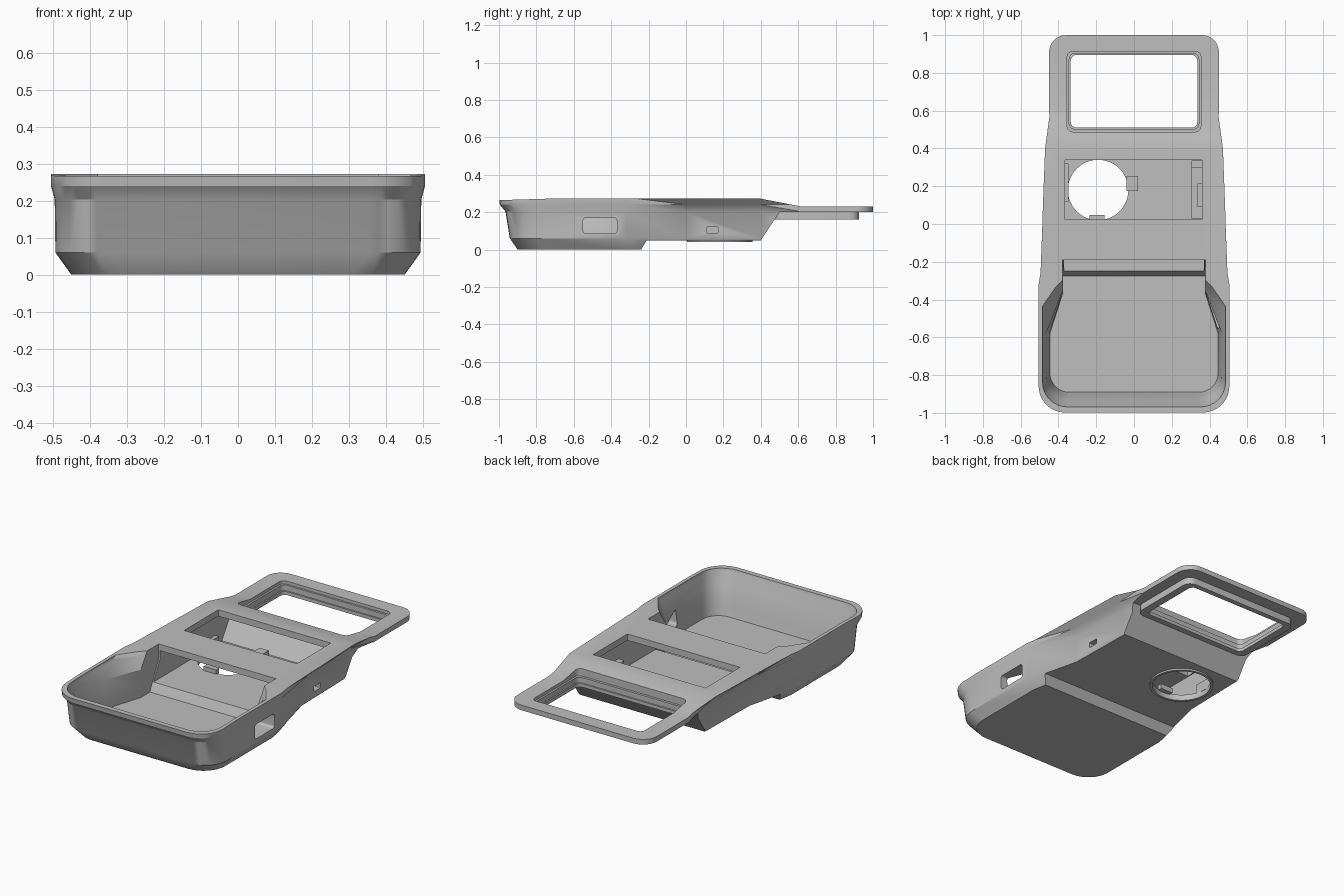
import bpy, bmesh, math

cube = bpy.data.objects.get("Cube")
if cube:
    bpy.data.objects.remove(cube, do_unlink=True)

grey = bpy.data.materials.new("housing grey")
grey.use_nodes = True
grey.diffuse_color = (0.52, 0.52, 0.52, 1)
grey.node_tree.nodes["Principled BSDF"].inputs["Base Color"].default_value = (0.52, 0.52, 0.52, 1)


def loft(name, rings):
    """Solid skinned through closed rings; diagonals lean forward toward the top."""
    bm = bmesh.new()
    loops = [[bm.verts.new(p) for p in ring] for ring in rings]
    n = len(loops[0])
    for a, b in zip(loops, loops[1:]):
        for i in range(n):
            j = (i + 1) % n
            if a[i].co.y < a[j].co.y:
                tris = (a[i], a[j], b[i]), (a[j], b[j], b[i])
            else:
                tris = (a[i], a[j], b[j]), (a[i], b[j], b[i])
            for tri in tris:
                bm.faces.new(tri)
    bm.faces.new(loops[0][::-1])
    bm.faces.new(loops[-1])
    bmesh.ops.recalc_face_normals(bm, faces=bm.faces)
    mesh = bpy.data.meshes.new(name)
    bm.to_mesh(mesh)
    bm.free()
    mesh.materials.append(grey)
    ob = bpy.data.objects.new(name, mesh)
    bpy.context.collection.objects.link(ob)
    return ob


def slab(name, outline, z0, z1):
    return loft(name, [[(x, y, z) for x, y in outline] for z in (z0, z1)])


def side_slab(name, outline, x0, x1):
    return loft(name, [[(x, y, z) for y, z in outline] for x in (x0, x1)])


def box(name, x0, x1, y0, y1, z0, z1):
    return slab(name, [(x0, y0), (x1, y0), (x1, y1), (x0, y1)], z0, z1)


def rounded(x0, x1, y0, y1, r, steps=6):
    """Rounded rectangle outline."""
    pts = []
    centres = [(x1 - r, y1 - r), (x0 + r, y1 - r), (x0 + r, y0 + r), (x1 - r, y0 + r)]
    for q, (cx, cy) in enumerate(centres):
        for k in range(steps + 1):
            a = math.pi / 2 * (q + k / steps)
            pts.append((cx + r * math.cos(a), cy + r * math.sin(a)))
    return pts


def shell_ring(z, front, sides, r=0.14, steps=8):
    """Symmetric plan outline with rounded front corners and given side points."""
    w = sides[0][0]
    half = []
    for k in range(steps + 1):
        a = -math.pi / 2 + math.pi / 2 * k / steps
        half.append((w - r + r * math.cos(a), front + r + r * math.sin(a)))
    half += sides
    full = half + [(-x, y) for x, y in reversed(half)]
    return [(x, y, z) for x, y in full]


def combine(target, tool, operation):
    mod = target.modifiers.new("combine", 'BOOLEAN')
    mod.operation = operation
    mod.solver = 'EXACT'
    mod.object = tool
    bpy.ops.object.select_all(action='DESELECT')
    bpy.context.view_layer.objects.active = target
    target.select_set(True)
    bpy.ops.object.modifier_apply(modifier=mod.name)
    bpy.data.objects.remove(tool, do_unlink=True)


# Outer shell: height, front edge, half widths along the body
levels = [
    (0.00, -0.90, 0.45, 0.385, 0.375, 0.375),
    (0.06, -0.942, 0.493, 0.415, 0.408, 0.408),
    (0.203, -0.965, 0.495, 0.415, 0.408, 0.45),
    (0.24, -0.995, 0.505, 0.453, 0.442, 0.45),
    (0.28, -1.00, 0.505, 0.493, 0.478, 0.45),
]
stations = (-0.32, 0.0, 0.4, 0.62)
housing = loft("housing", [shell_ring(z, f, list(zip(w, stations))) for z, f, *w in levels])

# Trim to the stepped, sloped side profile
profile = [(-1.1, -0.05), (-0.27, -0.05), (-0.21, 0.05), (0.40, 0.05), (0.50, 0.20),
           (0.70, 0.20), (0.70, 0.23), (0.62, 0.23), (0.40, 0.272), (-0.75, 0.272),
           (-0.95, 0.266), (-1.1, 0.266)]
combine(housing, side_slab("trim", profile, -0.7, 0.7), 'INTERSECT')

# Rear plate: rounded only at its far corners
plate = rounded(-0.45, 0.45, 0.60, 1.0, 0.09)[:14] + [(-0.45, 0.6), (0.45, 0.6)]
combine(housing, slab("plate", plate, 0.2, 0.23), 'UNION')

# Window frame under the plate
combine(housing, slab("frame", rounded(-0.38, 0.38, 0.475, 0.925, 0.05), 0.16, 0.215), 'UNION')


def disc(r):
    return [(-0.19 + r * math.cos(t * math.tau / 48), 0.18 + r * math.sin(t * math.tau / 48))
            for t in range(48)]


combine(housing, slab("lens_ring", disc(0.175), 0.04, 0.06), 'UNION')

# Front tray: upright side walls that flare out near the rim
tray = loft("tray", [
    shell_ring(0.025, -0.89, [(0.445, -0.58), (0.375, -0.36), (0.375, -0.275)], 0.10),
    shell_ring(0.075, -0.905, [(0.449, -0.578), (0.376, -0.358), (0.376, -0.25)], 0.11),
    shell_ring(0.185, -0.93, [(0.462, -0.572), (0.378, -0.355), (0.378, -0.19)], 0.12),
    shell_ring(0.25, -0.965, [(0.482, -0.46), (0.378, -0.31), (0.378, -0.19)], 0.13),
    shell_ring(0.32, -0.98, [(0.49, -0.38), (0.378, -0.27), (0.378, -0.19)], 0.13),
])
combine(housing, tray, 'DIFFERENCE')

# Hollow under the crossbars, pocket opening and lens hole
hollow = [(-0.26, 0.075), (0.38, 0.075), (0.465, 0.205), (0.465, 0.235), (-0.26, 0.235)]
combine(housing, side_slab("hollow", hollow, -0.37, 0.37), 'DIFFERENCE')
combine(housing, box("pocket", -0.365, 0.36, 0.025, 0.34, 0.2, 0.35), 'DIFFERENCE')
combine(housing, slab("lens_hole", disc(0.16), -0.05, 0.12), 'DIFFERENCE')

# Window, stepping outward toward the top
for half, y0, y1, z0 in [(0.335, 0.51, 0.895, 0.1), (0.343, 0.502, 0.903, 0.18),
                         (0.354, 0.488, 0.914, 0.212)]:
    combine(housing, slab("window", rounded(-half, half, y0, y1, 0.03), z0, 0.3), 'DIFFERENCE')

# Side ports on the left wall
for y0, y1, z0, z1, r in [(-0.55, -0.37, 0.085, 0.17, 0.015), (0.11, 0.17, 0.09, 0.12, 0.004)]:
    combine(housing, side_slab("port", rounded(y0, y1, z0, z1, r), 0.3, 0.6), 'DIFFERENCE')

# Clips and rails inside the pocket
box("lens_clip_side", -0.04, 0.02, 0.175, 0.255, 0.07, 0.17)
box("lens_clip_front", -0.235, -0.155, 0.02, 0.048, 0.07, 0.10)
box("right_rail", -0.372, -0.347, 0.12, 0.32, 0.07, 0.13)
box("left_rail", 0.305, 0.36, 0.03, 0.335, 0.07, 0.085)
box("left_rail_wall", 0.335, 0.372, 0.09, 0.215, 0.08, 0.15)
box("left_rail_stop", 0.305, 0.36, 0.30, 0.335, 0.08, 0.12)

bpy.ops.object.select_all(action='DESELECT')
housing.select_set(True)
bpy.context.view_layer.objects.active = housing
bpy.ops.object.shade_smooth_by_angle(angle=math.radians(31))
